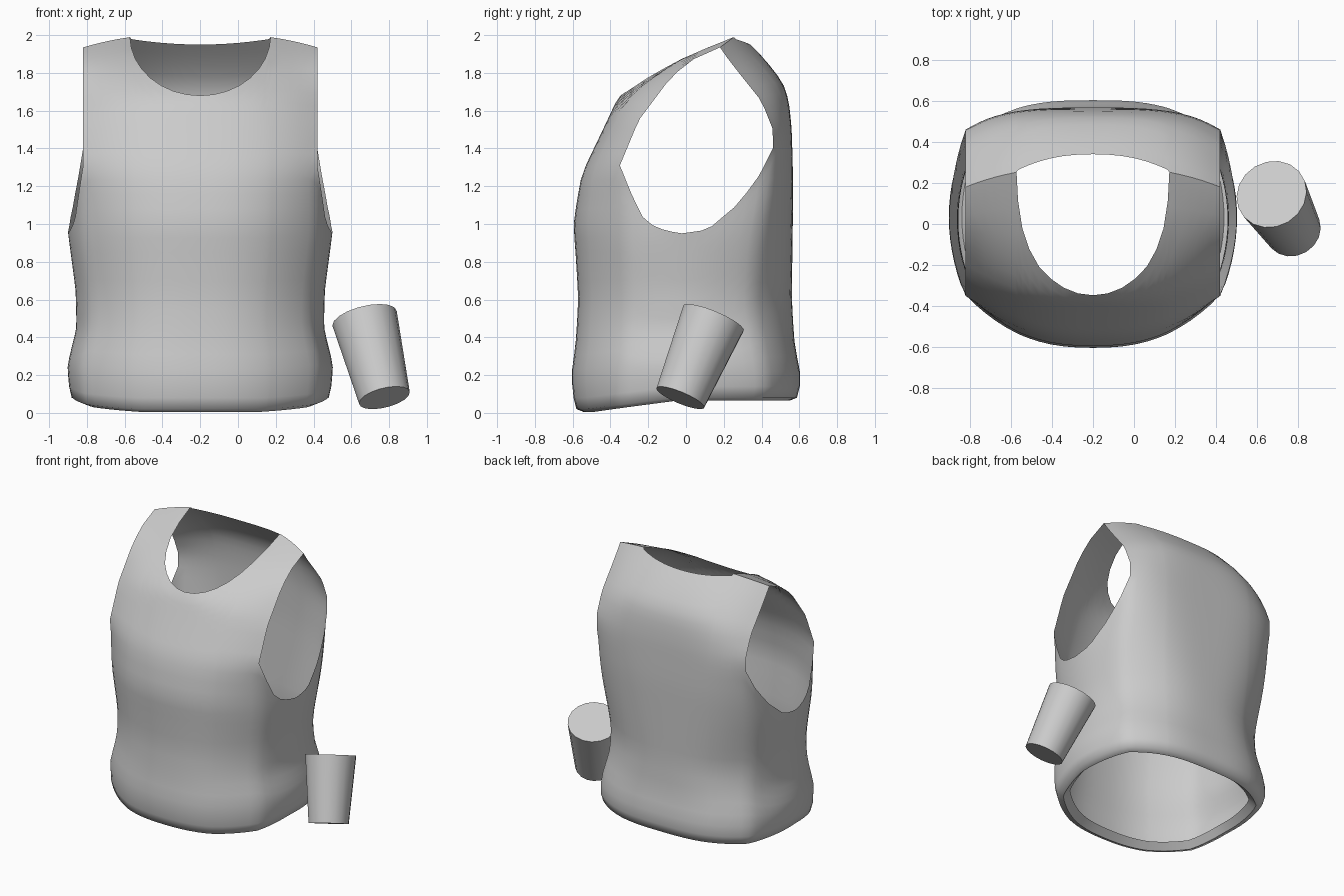
import bpy, bmesh, math
from mathutils import Vector

if "Cube" in bpy.data.objects:
    bpy.data.objects.remove(bpy.data.objects["Cube"])

CX = -0.2  # centre line of the vest


def interp(table, z):
    """Piecewise-linear lookup in [(z, value), ...]."""
    if z <= table[0][0]:
        return table[0][1]
    for (a, p), (b, q) in zip(table, table[1:]):
        if z <= b:
            return p + (q - p) * (z - a) / (b - a)
    return table[-1][1]


# Vest profiles by height: centre front, centre back, armhole edges, half width
FRONT = [(0.0, -.585), (.2, -.61), (.35, -.585), (.6, -.57), (.85, -.585), (1.0, -.597), (1.26, -.555),
         (1.5, -.44), (1.67, -.36), (1.8, -.19), (1.9, .0), (2.01, .28)]
BACK = [(0.0, .585), (.2, .61), (.35, .575), (.6, .56), (1.2, .568), (1.5, .56), (1.65, .545), (1.75, .515),
        (1.88, .41), (1.95, .34), (2.01, .28)]
EDGE_F = [(.2, -.35), (.6, -.32), (.9, -.33), (1.31, -.35), (1.55, -.25), (1.75, -.1), (1.86, 0.01), (1.93, .18)]
EDGE_B = [(.2, .42), (.6, .35), (.9, .38), (1.15, .43), (1.4, .46), (1.5, .46), (1.65, .4), (1.8, .28), (1.93, .18)]
WIDTH = [(0, .67), (.1, .69), (.25, .705), (.45, .655), (.65, .66), (.95, .70), (1.3, .70)]
BACK_POW = [(.3, 3), (.6, 2.6), (1.4, 4)]
ARM_LOW = [(-.35, 1.31), (-.29, 1.15), (-.22, 1.01), (-.1, .965), (0, .95), (.15, .97),
           (.3, 1.1), (.4, 1.25), (.46, 1.4)]
SEAM_C, SEAM_E, NECK = 2.01, 1.935, .6
LOW, UP = 16, 10


def panel_point(k, z, back):
    """Point of the front or back panel below the armhole level."""
    c = interp(BACK if back else FRONT, z)
    e = interp(EDGE_B if back else EDGE_F, z)
    w = k ** (interp(BACK_POW, z) if back else 2.5)
    return Vector(((interp(WIDTH, z) - .08) * k, c + (e - c) * w, z))


def side_point(t, z):
    """Point of the side strip, t runs from front edge to back edge."""
    f, b = interp(EDGE_F, min(z, 1.31)), interp(EDGE_B, z)
    return Vector((interp(WIDTH, z) - .08 * (1 - math.sin(math.pi * t) ** .8), f + (b - f) * t, z))


def lower_column(fn, end):
    """Column from the tucked hem up to the given height."""
    y = fn(.2).y
    z0 = .06 * min(1, max(0, (y + .55) / .5))
    base = fn(z0 + .08)
    pts = []
    for sx, sy, dz in ((.86, .83, .05), (.92, .91, .005), (.98, .975, .02)):
        pts.append(Vector((base.x * sx, base.y * sy, z0 + dz)))
    for i in range(LOW + 1):
        pts.append(fn(z0 + .08 + (end - z0 - .08) * i / LOW))
    return pts


def upper_column(k, back):
    """Column from armhole level to the neckline or shoulder seam."""
    start = 1.4 if back else 1.31
    q = min(1, k / NECK)
    top = SEAM_C + (SEAM_E - SEAM_C) * k ** 2.5
    if q >= .999:
        stop = 1
    elif back:
        stop = (1.95 + .03 * q ** 2 - start) / (top - start)
    else:
        stop = (1.68 + (SEAM_C - .015 - 1.68) * (1 - math.sqrt(1 - q * q)) - start) / (top - start)
    stop = min(1, stop)
    pts = []
    for i in range(1, UP + 1):
        f = stop * i / UP
        w = k ** (4 - 1.5 * f if back else 2.5)
        c = interp(BACK if back else FRONT, start + f * (SEAM_C - start))
        e = interp(EDGE_B if back else EDGE_F, start + f * (SEAM_E - start))
        pts.append(Vector((.62 * k, c + (e - c) * w, start + f * (top - start))))
    return pts


def finish(name, bm, angle):
    bmesh.ops.recalc_face_normals(bm, faces=bm.faces)
    me = bpy.data.meshes.new(name)
    bm.to_mesh(me)
    bm.free()
    ob = bpy.data.objects.new(name, me)
    bpy.context.collection.objects.link(ob)
    bpy.ops.object.select_all(action='DESELECT')
    ob.select_set(True)
    bpy.context.view_layer.objects.active = ob
    bpy.ops.object.shade_smooth_by_angle(angle=math.radians(angle))
    return ob


# Vest: columns run from centre front, round the side, to centre back
ks = [NECK * math.sin(math.pi / 2 * i / 8) for i in range(9)] + [.69, .77, .85, .93, 1.0]
cols = []
for k in ks:
    cols.append(lower_column(lambda z: panel_point(k, z, False), 1.31) + upper_column(k, False))
for i in range(1, 14):
    t = i / 14
    cols.append(lower_column(lambda z: side_point(t, z), interp(ARM_LOW, -.35 + .81 * t)))
for k in reversed(ks):
    cols.append(lower_column(lambda z: panel_point(k, z, True), 1.4) + upper_column(k, True))

bm = bmesh.new()
for side in (1, -1):
    grid = [[bm.verts.new((CX + side * p.x, p.y, p.z)) for p in col] for col in cols]
    for a, b in zip(grid, grid[1:]):
        for j in range(min(len(a), len(b)) - 1):
            bm.faces.new((a[j], b[j], b[j + 1], a[j + 1]))
bmesh.ops.remove_doubles(bm, verts=bm.verts, dist=.002)
# Soften the creases between profile points
inner = [v for v in bm.verts if not v.is_boundary and .15 < v.co.z < 1.84]
bmesh.ops.smooth_vert(bm, verts=inner, factor=.5, use_axis_x=True, use_axis_y=True, use_axis_z=True)
finish("vest", bm, 60)

# Tilted tapered cup beside the vest
low, high = Vector((.775, -.03, .08)), Vector((.67, .145, .5))
axis = high - low
bm = bmesh.new()
bmesh.ops.create_cone(bm, cap_ends=True, segments=18, radius1=.138, radius2=.175, depth=axis.length)
bmesh.ops.rotate(bm, verts=bm.verts, matrix=axis.to_track_quat('Z', 'Y').to_matrix())
bmesh.ops.translate(bm, verts=bm.verts, vec=(low + high) / 2)
finish("cup", bm, 35)
